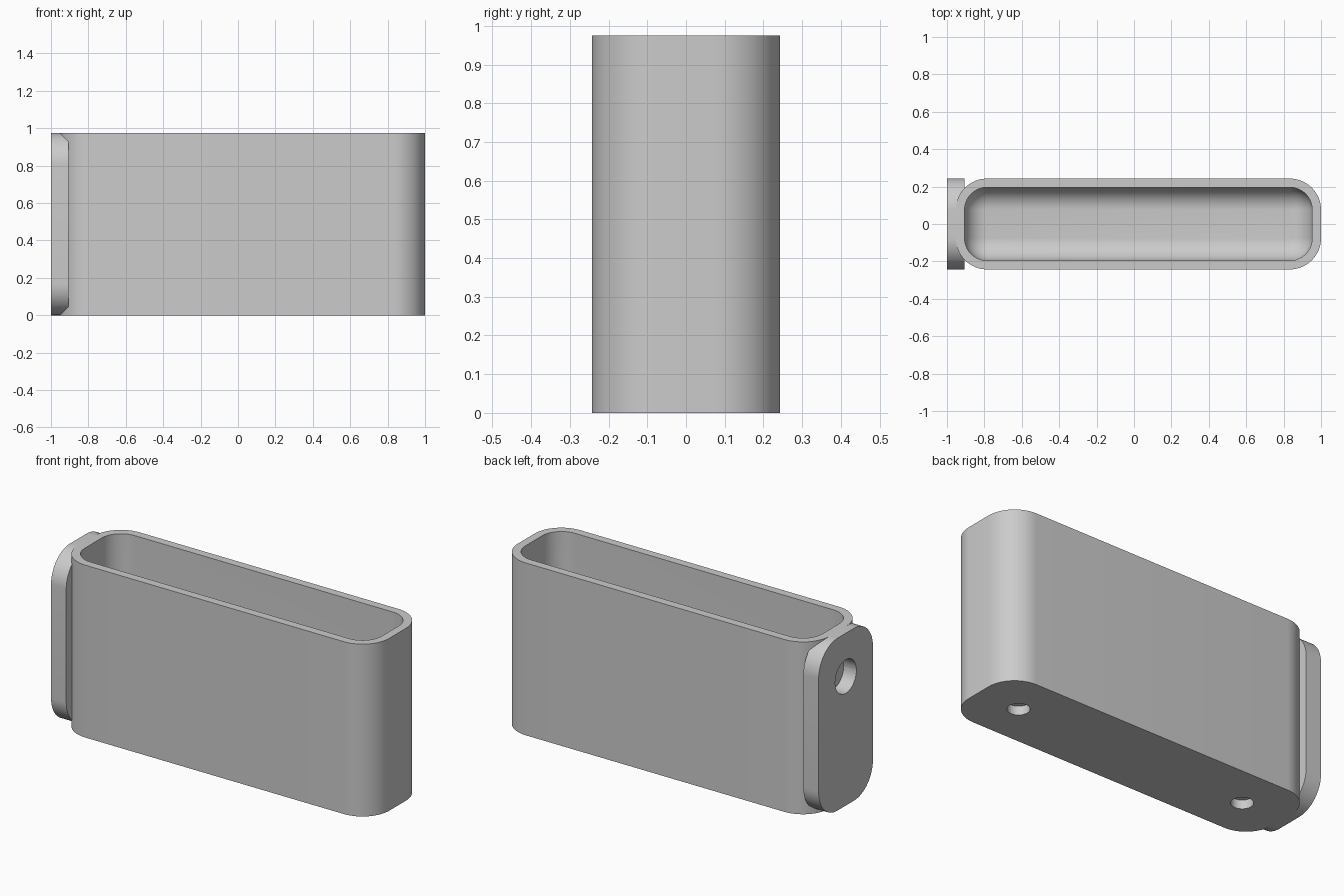
import bpy, bmesh, math
from mathutils import Matrix, Vector

cube = bpy.data.objects.get("Cube")
if cube:
    bpy.data.objects.remove(cube)

grey = bpy.data.materials.new("light grey plastic")
grey.use_nodes = True
grey.diffuse_color = (0.6, 0.6, 0.6, 1)
grey.node_tree.nodes["Principled BSDF"].inputs["Base Color"].default_value = (0.6, 0.6, 0.6, 1)

HEIGHT, HALF_DEPTH = 0.975, 0.243
OUTER_R, WALL, FLOOR = 0.168, 0.047, 0.1
INNER_R = OUTER_R - WALL
BIN_LEFT, BIN_RIGHT, PLATE_FRONT = -0.953, 1.0, -0.905
MID_X = (BIN_LEFT + BIN_RIGHT) / 2
HALF_WIDTH = (BIN_RIGHT - BIN_LEFT) / 2


def rounded_rect(half_a, half_b, radius, steps=16):
    """Counter-clockwise outline with rounded corners."""
    points = []
    for corner, (sa, sb) in enumerate([(1, 1), (-1, 1), (-1, -1), (1, -1)]):
        for i in range(steps + 1):
            t = (corner + i / steps) * math.pi / 2
            points.append((sa * (half_a - radius) + radius * math.cos(t),
                           sb * (half_b - radius) + radius * math.sin(t)))
    return points


def loft(name, layers, matrix=Matrix()):
    """Closed solid through (outline, height) layers."""
    bm = bmesh.new()
    rings = [[bm.verts.new((a, b, z)) for a, b in outline] for outline, z in layers]
    for low, high in zip(rings, rings[1:]):
        for i in range(len(low)):
            j = (i + 1) % len(low)
            bm.faces.new((low[i], low[j], high[j], high[i]))
    bm.faces.new(rings[0][::-1])
    bm.faces.new(rings[-1])
    bm.transform(matrix)
    bmesh.ops.recalc_face_normals(bm, faces=bm.faces)
    mesh = bpy.data.meshes.new(name)
    bm.to_mesh(mesh)
    bm.free()
    mesh.materials.append(grey)
    obj = bpy.data.objects.new(name, mesh)
    bpy.context.collection.objects.link(obj)
    return obj


def combine(target, other, operation):
    """Apply a boolean and discard the helper."""
    other.hide_render = True
    mod = target.modifiers.new(operation, 'BOOLEAN')
    mod.object, mod.operation, mod.solver = other, operation, 'EXACT'
    bpy.context.view_layer.objects.active = target
    bpy.ops.object.modifier_apply(modifier=mod.name)
    bpy.data.objects.remove(other)


def drill(name, radius, depth, matrix):
    circle = rounded_rect(radius, radius, radius * 0.999, 8)
    return loft(name, [(circle, -0.05), (circle, depth)], matrix)


# Bin body
outline = rounded_rect(HALF_WIDTH, HALF_DEPTH, OUTER_R)
bin_body = loft("bin_body", [(outline, 0), (outline, HEIGHT)], Matrix.Translation((MID_X, 0, 0)))

# Mounting plate on the end: local x, y, z become world y, z, x
to_end = Matrix(((0, 0, 1, 0), (1, 0, 0, 0), (0, 1, 0, 0), (0, 0, 0, 1)))
plate_outline = rounded_rect(HALF_DEPTH, HEIGHT / 2, OUTER_R)
plate = loft("mounting_plate", [(plate_outline, 0), (plate_outline, PLATE_FRONT + 1)],
             Matrix.Translation((-1, 0, HEIGHT / 2)) @ to_end)
combine(bin_body, plate, 'UNION')

# Cavity with a filleted floor
layers = []
for i in range(13):
    t = math.radians(3 + 87 * i / 12)
    inset = INNER_R * (1 - math.sin(t))
    layers.append((rounded_rect(HALF_WIDTH - WALL - inset, HALF_DEPTH - WALL - inset, INNER_R - inset),
                   FLOOR + INNER_R * (1 - math.cos(t))))
layers.append((layers[-1][0], HEIGHT + 0.1))
combine(bin_body, loft("cavity", layers, Matrix.Translation((MID_X, 0, 0))), 'DIFFERENCE')

# Blind holes in the base and the plate
for side in (-1, 1):
    hole = drill("base_hole", 0.057, 0.05, Matrix.Translation((MID_X + side * 0.72, 0, 0)))
    combine(bin_body, hole, 'DIFFERENCE')
combine(bin_body, drill("plate_hole", 0.095, 0.08, Matrix.Translation((-1, 0, 0.73)) @ to_end), 'DIFFERENCE')

# Smooth curves, crisp edges
bpy.ops.object.select_all(action='DESELECT')
bin_body.select_set(True)
bpy.context.view_layer.objects.active = bin_body
bpy.ops.object.shade_smooth_by_angle(angle=math.radians(30))
